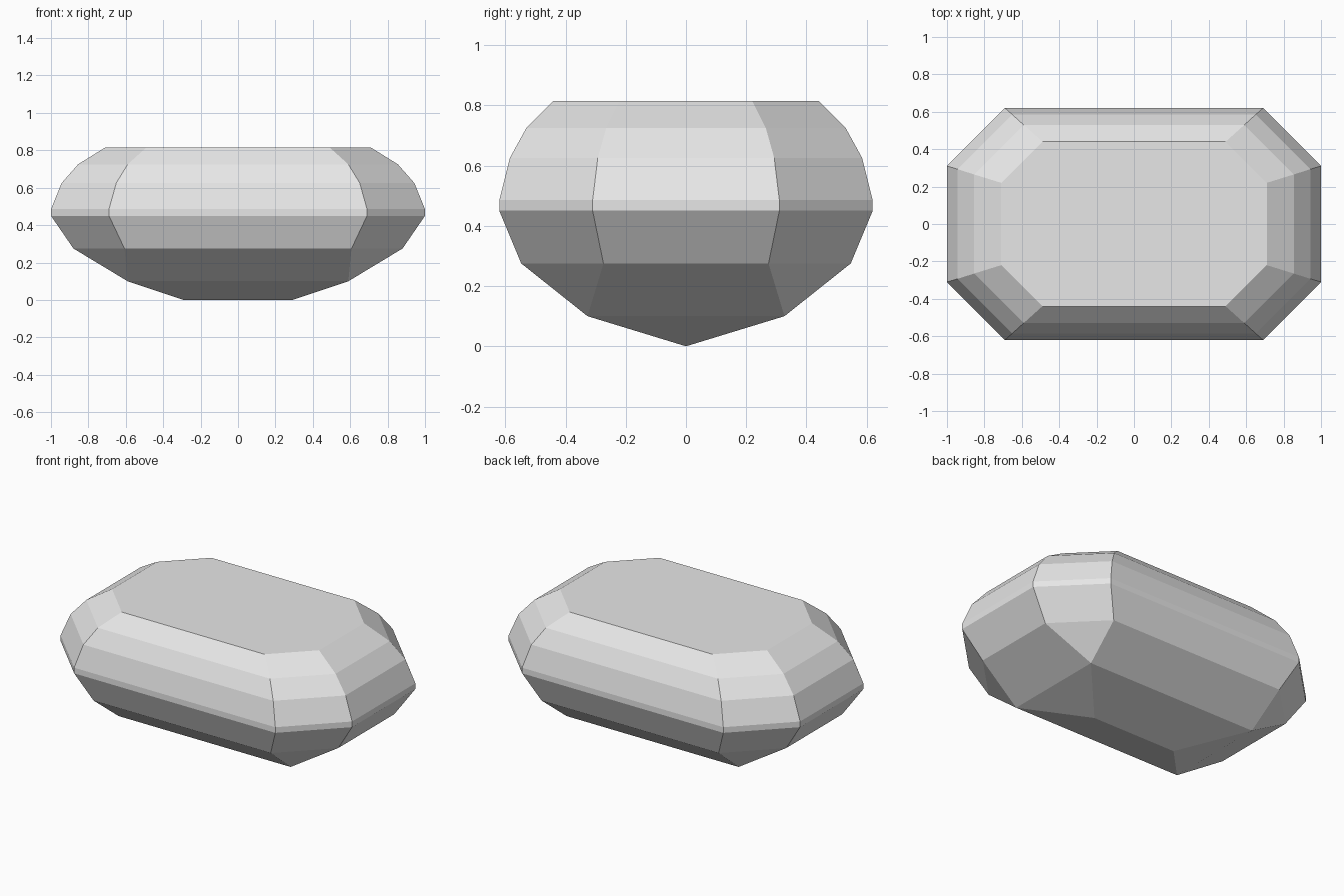
import bpy
import bmesh

cube = bpy.data.objects.get("Cube")
if cube:
    bpy.data.objects.remove(cube, do_unlink=True)

# Gem outline per level: height, half length, half width, corner cut
LEVELS = [
    (0.0, 0.29, 0.0, 0.0),        # keel line
    (0.10, 0.59, 0.327, 0.0),     # corners meet in a point
    (0.275, 0.88, 0.547, 0.273),
    (0.45, 1.0, 0.62, 0.31),      # girdle
    (0.485, 1.0, 0.62, 0.31),
    (0.625, 0.943, 0.585, 0.292),
    (0.725, 0.855, 0.53, 0.265),
    (0.815, 0.71, 0.44, 0.22),    # table
]


def cut_corner_ring(bm, z, hx, hy, cut):
    """Counter-clockwise rectangle with each corner cut into two points."""
    outline = []
    for sx, sy in ((1, 1), (-1, 1), (-1, -1), (1, -1)):
        pair = [(sx * hx, sy * (hy - cut)), (sx * (hx - cut), sy * hy)]
        outline += pair if sx == sy else pair[::-1]
    return [bm.verts.new((x, y, z)) for x, y in outline]


# Facets between levels, closed by the flat table
bm = bmesh.new()
rings = [cut_corner_ring(bm, *level) for level in LEVELS]
for low, high in zip(rings, rings[1:]):
    for i in range(len(low)):
        j = (i + 1) % len(low)
        bm.faces.new((low[i], low[j], high[j], high[i]))
bm.faces.new(rings[-1])

# Collapse the pointed corners and the keel
bmesh.ops.remove_doubles(bm, verts=bm.verts[:], dist=0.0001)
bmesh.ops.recalc_face_normals(bm, faces=bm.faces[:])

mesh = bpy.data.meshes.new("cut_gem")
bm.to_mesh(mesh)
bm.free()
gem = bpy.data.objects.new("cut_gem", mesh)
bpy.context.collection.objects.link(gem)

# Single pale grey colour
colour = (0.8, 0.8, 0.8, 1.0)
grey = bpy.data.materials.new("pale_grey")
grey.use_nodes = True
grey.diffuse_color = colour
grey.node_tree.nodes["Principled BSDF"].inputs["Base Color"].default_value = colour
mesh.materials.append(grey)
